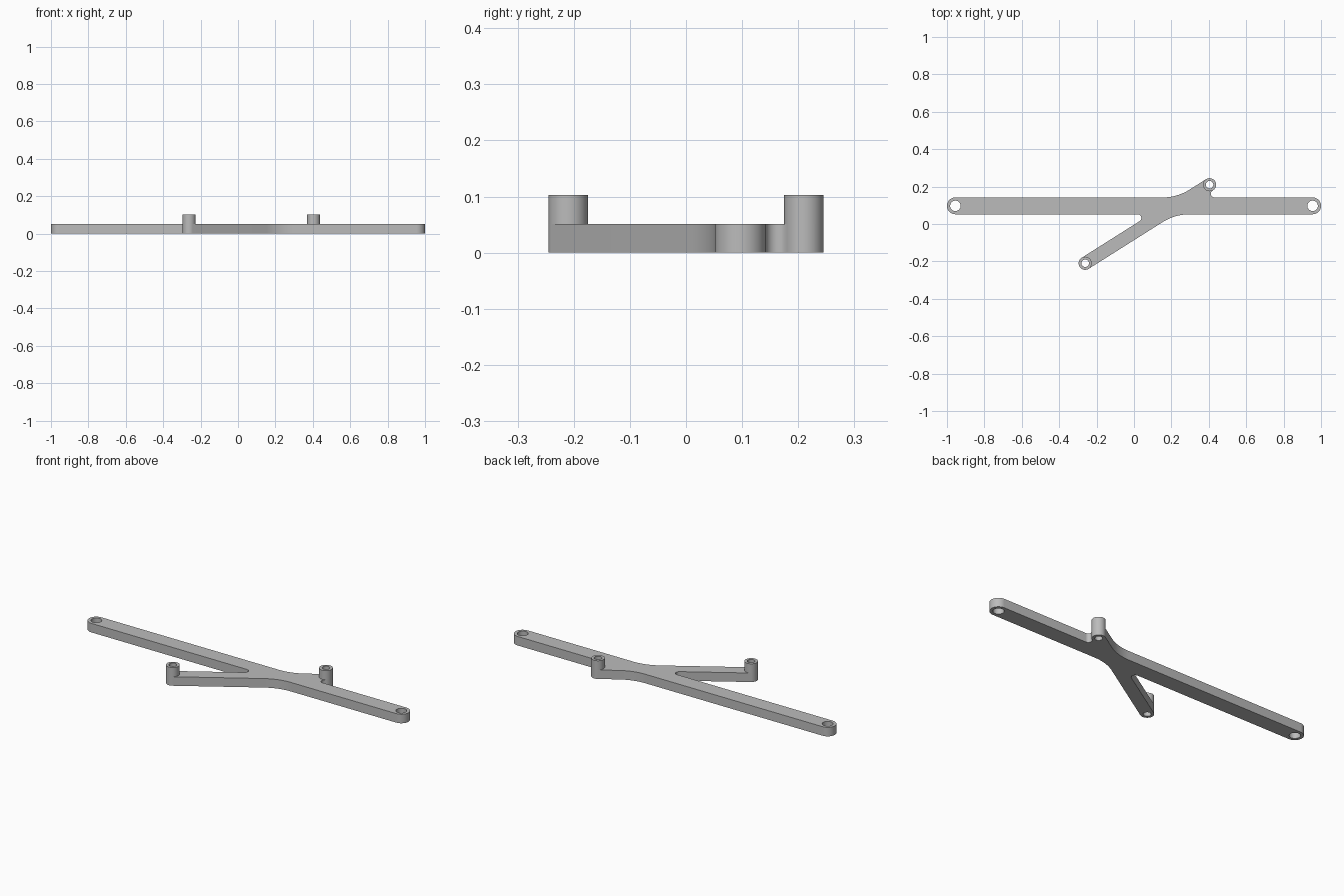
import bpy
import bmesh
import math
from mathutils import Vector

if "Cube" in bpy.data.objects:
    bpy.data.objects.remove(bpy.data.objects["Cube"], do_unlink=True)

# Dimensions
THICK, TOTAL = 0.051, 0.103
BAR_Y, BAR_R = 0.097, 0.045
BOSS_R, BOSS_HOLE, BAR_HOLE = 0.035, 0.02, 0.028
WIDE_FILLET, TIGHT_FILLET = 0.27, 0.02
boss_a, boss_b = Vector((-0.261, -0.21)), Vector((0.404, 0.21))
along = (boss_b - boss_a).normalized()
side = Vector((-along.y, along.x))

grey = bpy.data.materials.new("grey plastic")
grey.use_nodes = True
grey.diffuse_color = (0.5, 0.5, 0.5, 1)
grey.node_tree.nodes["Principled BSDF"].inputs["Base Color"].default_value = (0.5, 0.5, 0.5, 1)


def circle(center, radius, n=48):
    return [Vector((center[0] + radius * math.cos(2 * math.pi * i / n),
                    center[1] + radius * math.sin(2 * math.pi * i / n))) for i in range(n)]


def rounded(corners, n=14):
    """Outline with each (point, radius) corner replaced by a tangent arc."""
    out = []
    for i, (p, r) in enumerate(corners):
        u = (corners[i - 1][0] - p).normalized()
        v = (corners[(i + 1) % len(corners)][0] - p).normalized()
        half = u.angle(v) / 2
        center = p + (u + v).normalized() * (r / math.sin(half))
        start = p + u * (r / math.tan(half)) - center
        end = p + v * (r / math.tan(half)) - center
        turn = math.atan2(start.x * end.y - start.y * end.x, start.dot(end))
        for k in range(n + 1):
            a = turn * k / n
            c, s = math.cos(a), math.sin(a)
            out.append(center + Vector((start.x * c - start.y * s, start.x * s + start.y * c)))
    return out


def extrude_loops(name, loops, z0, z1):
    """Filled 2D loops (inner ones become holes) raised from z0 to z1."""
    curve = bpy.data.curves.new(name, 'CURVE')
    curve.dimensions, curve.fill_mode = '2D', 'BOTH'
    curve.extrude = (z1 - z0) / 2
    for loop in loops:
        spline = curve.splines.new('POLY')
        spline.points.add(len(loop) - 1)
        for point, co in zip(spline.points, loop):
            point.co = (co.x, co.y, 0, 1)
        spline.use_cyclic_u = True
    obj = bpy.data.objects.new(name, curve)
    bpy.context.collection.objects.link(obj)
    bpy.ops.object.select_all(action='DESELECT')
    obj.select_set(True)
    bpy.context.view_layer.objects.active = obj
    bpy.ops.object.convert(target='MESH')
    obj = bpy.context.view_layer.objects.active
    # Weld the caps to the walls
    bm = bmesh.new()
    bm.from_mesh(obj.data)
    bmesh.ops.remove_doubles(bm, verts=bm.verts, dist=0.00005)
    bmesh.ops.translate(bm, verts=bm.verts, vec=(0, 0, (z0 + z1) / 2))
    bmesh.ops.recalc_face_normals(bm, faces=bm.faces)
    bm.to_mesh(obj.data)
    bm.free()
    obj.data.materials.clear()
    obj.data.materials.append(grey)
    bpy.ops.object.shade_smooth_by_angle(angle=math.radians(30))
    return obj


def meet(y, sign):
    """Where one edge of the slanted arm crosses a bar edge."""
    p = boss_a + side * BOSS_R * sign
    return p + along * ((y - p.y) / along.y)


def tip(boss, end, sign):
    return boss + along * BOSS_R * end + side * BOSS_R * sign


# Crossed bar and arm outline, counter-clockwise
low, high = BAR_Y - BAR_R, BAR_Y + BAR_R
cap = BAR_R * 0.999
tip_r = BOSS_R * 0.999
outline = rounded([
    (Vector((-1, low)), cap),
    (meet(low, 1), TIGHT_FILLET),
    (tip(boss_a, -1, 1), tip_r),
    (tip(boss_a, -1, -1), tip_r),
    (meet(low, -1), WIDE_FILLET),
    (Vector((1, low)), cap),
    (Vector((1, high)), cap),
    (meet(high, -1), TIGHT_FILLET),
    (tip(boss_b, 1, -1), tip_r),
    (tip(boss_b, 1, 1), tip_r),
    (meet(high, 1), WIDE_FILLET),
    (Vector((-1, high)), cap),
])
holes = [circle((x, BAR_Y), BAR_HOLE) for x in (-0.955, 0.955)]
holes += [circle(b, BOSS_HOLE) for b in (boss_a, boss_b)]
extrude_loops("crossed_bracket", [outline] + holes, 0, THICK)

# Raised hollow bosses at the arm ends
for name, b in (("front_boss", boss_a), ("back_boss", boss_b)):
    extrude_loops(name, [circle(b, BOSS_R), circle(b, BOSS_HOLE)], THICK, TOTAL)
